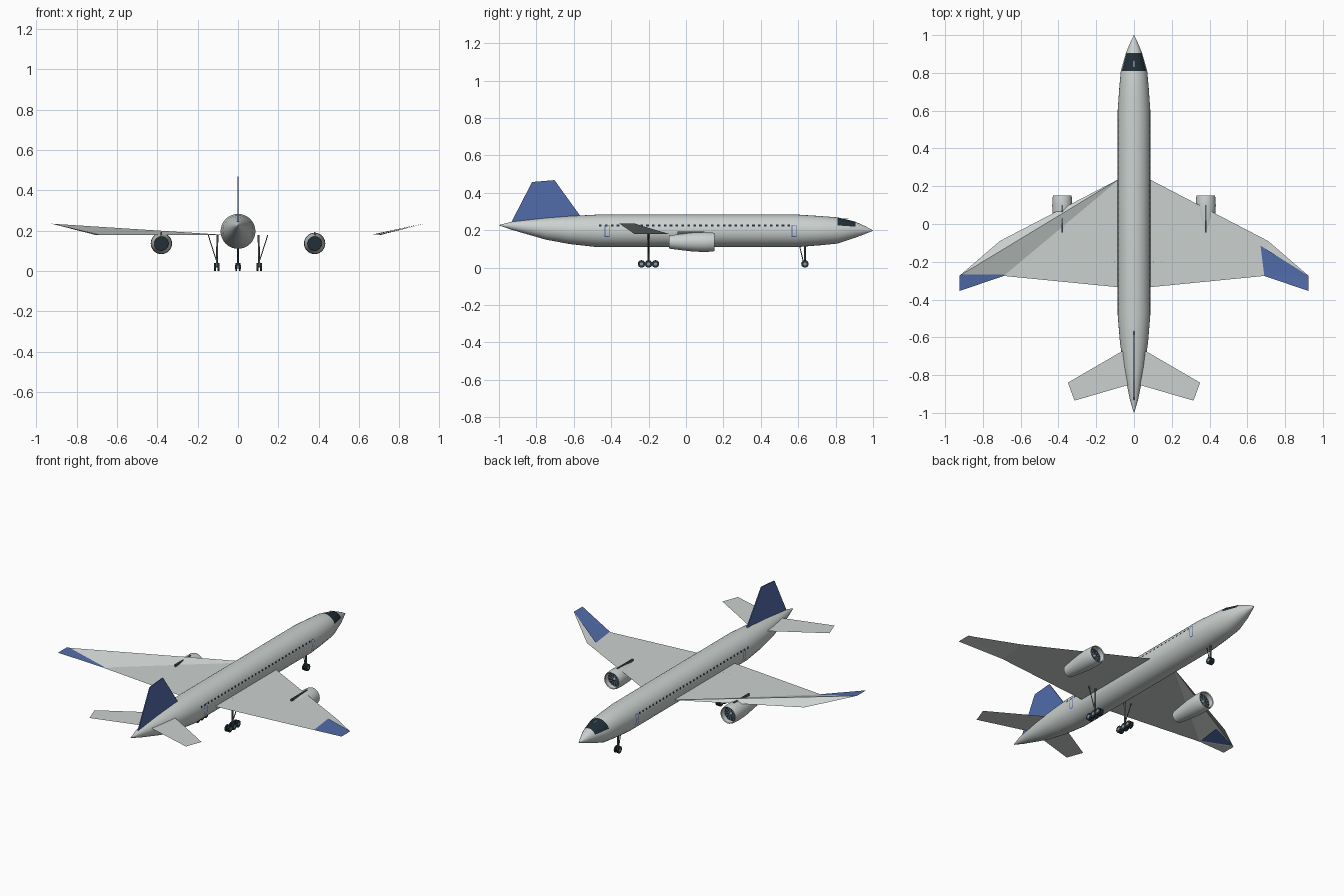
import bpy, bmesh, math
from mathutils import Vector

if "Cube" in bpy.data.objects:
    bpy.data.objects.remove(bpy.data.objects["Cube"])


def material(name, r, g, b):
    m = bpy.data.materials.new(name)
    m.diffuse_color = (r, g, b, 1)
    m.use_nodes = True
    m.node_tree.nodes["Principled BSDF"].inputs["Base Color"].default_value = m.diffuse_color
    return m


HULL = material("pale grey", 0.60, 0.64, 0.63)
BLUE = material("blue", 0.085, 0.15, 0.40)
GLASS = material("dark glass", 0.015, 0.028, 0.04)
RUBBER = material("tyre black", 0.02, 0.032, 0.04)
METAL = material("strut grey", 0.10, 0.115, 0.12)
BLADE = material("blade grey", 0.25, 0.33, 0.36)


def mesh_object(name, verts, faces, mats, smooth=None):
    me = bpy.data.meshes.new(name)
    me.from_pydata([tuple(v) for v in verts], [], faces)
    for m in mats:
        me.materials.append(m)
    ob = bpy.data.objects.new(name, me)
    bpy.context.collection.objects.link(ob)
    if smooth:
        bpy.ops.object.select_all(action='DESELECT')
        ob.select_set(True)
        bpy.context.view_layer.objects.active = ob
        bpy.ops.object.shade_smooth_by_angle(angle=math.radians(smooth))
    return ob


def loft(name, rings, mats, n=32, x=0, smooth=35, caps=(False, False)):
    """Circular sections along y: each ring is (y, centre z, radius)."""
    verts, faces = [], []
    for y, z, r in rings:
        for i in range(n):
            a = 2 * math.pi * i / n
            verts.append((x + r * math.cos(a), y, z + r * math.sin(a)))
    for k in range(len(rings) - 1):
        for i in range(n):
            j = (i + 1) % n
            faces.append((k * n + i, k * n + j, (k + 1) * n + j, (k + 1) * n + i))
    if caps[0]:
        faces.append(tuple(range(n))[::-1])
    if caps[1]:
        faces.append(tuple(range((len(rings) - 1) * n, len(rings) * n)))
    return mesh_object(name, verts, faces, mats, smooth)


def rod(name, a, b, r, mat, n=10):
    """Cylinder between two points."""
    a, b = Vector(a), Vector(b)
    q = (b - a).to_track_quat('Z', 'Y')
    ring = [q @ Vector((r * math.cos(t), r * math.sin(t), 0))
            for t in (2 * math.pi * i / n for i in range(n))]
    faces = [(i, (i + 1) % n, n + (i + 1) % n, n + i) for i in range(n)]
    faces += [tuple(range(n))[::-1], tuple(range(n, 2 * n))]
    return mesh_object(name, [a + p for p in ring] + [b + p for p in ring],
                       faces, [mat], 40)


def box(name, lo, hi, mat):
    v = [(x, y, z) for x in (lo[0], hi[0]) for y in (lo[1], hi[1]) for z in (lo[2], hi[2])]
    f = [(0, 1, 3, 2), (4, 6, 7, 5), (0, 4, 5, 1), (2, 3, 7, 6), (0, 2, 6, 4), (1, 5, 7, 3)]
    return mesh_object(name, v, f, [mat])


# Fuselage with cockpit glass band
RAD, MID = 0.0865, 0.197
rings = [(-1.0, 0.227, 0.001), (-0.93, 0.224, 0.022), (-0.75, 0.208, 0.058),
         (-0.62, 0.201, 0.075), (-0.48, MID, RAD), (0.0, MID, RAD), (0.6, MID, RAD),
         (0.72, 0.198, 0.078), (0.81, 0.199, 0.070), (0.905, 0.203, 0.043),
         (0.96, 0.201, 0.020), (1.0, 0.198, 0.001)]
body = loft("fuselage", rings, [HULL, GLASS], caps=(True, True))
for p in body.data.polygons:
    c = p.center
    if 0.81 < c.y < 0.905 and c.z > 0.222 and abs(p.normal.y) < 0.9:
        p.material_index = 1

# Windscreen centre bar
box("windscreen_bar", (-0.003, 0.812, 0.2605), (0.003, 0.87, 0.2635), HULL)


def skin(z, off=0.0012):
    return math.sqrt((RAD + off) ** 2 - (z - MID) ** 2)


def skin_patches(name, rects, mat):
    """Plates lying on both flanks; each rect is (y0, y1, z0, z1)."""
    verts, faces = [], []
    for y0, y1, z0, z1 in rects:
        steps = max(1, round((z1 - z0) / 0.012))
        for s in (1, -1):
            for k in range(steps):
                za, zb = (z0 + (z1 - z0) * t / steps for t in (k, k + 1))
                b = len(verts)
                verts += [(s * skin(za), y0, za), (s * skin(za), y1, za),
                          (s * skin(zb), y1, zb), (s * skin(zb), y0, zb)]
                faces.append((b, b + 1, b + 2, b + 3)[::s])
    mesh_object(name, verts, faces, [mat])


# Cabin windows and door outlines
skin_patches("cabin_windows", [(y, y + 0.014, 0.219, 0.230)
             for y in (-0.465 + 0.0315 * i for i in range(33))], GLASS)
for label, y in (("front", 0.578), ("rear", -0.422)):
    w, t, z0, z1 = 0.013, 0.004, 0.165, 0.229
    skin_patches(label + "_door_outline",
                 [(y - w, y - w + t, z0, z1), (y + w - t, y + w, z0, z1),
                  (y - w, y + w, z0, z0 + t), (y - w, y + w, z1 - t, z1)], BLUE)

# Wings: root, kink and tip points; the left panel is creased along its span
WING = [(0.07, 0.243, 0.18), (0.71, -0.09, 0.18), (0.925, -0.275, 0.235),
        (0.925, -0.355, 0.235), (0.69, -0.275, 0.18), (0.07, -0.336, 0.18)]
TIP = [(0.67, -0.115, 0.182), (0.925, -0.275, 0.237),
       (0.925, -0.355, 0.237), (0.69, -0.275, 0.182)]
STAB = [(0.04, -0.66, 0.235), (0.35, -0.84, 0.235),
        (0.315, -0.935, 0.235), (0.03, -0.852, 0.235)]


def side(points, s):
    return [(s * x, y, z) for x, y, z in points]


mesh_object("right_wing", side(WING, 1), [(5, 4, 1, 0), (4, 3, 2), (4, 2, 1)], [HULL])
mesh_object("left_wing", side(WING, -1),
            [(0, 1, 2), (0, 2, 4), (2, 3, 4), (0, 4, 5)], [HULL])
for s, label in ((1, "right"), (-1, "left")):
    mesh_object(label + "_wing_tip_paint", side(TIP, s),
                [(3, 2, 1), (3, 1, 0)] if s > 0 else [(1, 2, 3), (0, 1, 3)], [BLUE])
    mesh_object(label + "_tailplane", side(STAB, s), [(0, 1, 2, 3)[::-s]], [HULL])

# Tail fin, a thin slab
fin = [(-0.938, 0.235), (-0.823, 0.458), (-0.703, 0.468), (-0.564, 0.275)]
mesh_object("tail_fin", [(x, y, z) for x in (-0.003, 0.003) for y, z in fin],
            [(0, 1, 2, 3), (7, 6, 5, 4)] +
            [(i, i + 4, (i + 1) % 4 + 4, (i + 1) % 4) for i in range(4)], [BLUE])

for s, label in ((1, "right"), (-1, "left")):
    # Engine: cowling, exhaust, fan and pylon
    ex, ez = 0.38 * s, 0.137
    loft(label + "_engine_cowling",
         [(y, ez, r) for y, r in ((-0.09, 0.035), (-0.03, 0.043), (0.04, 0.051), (0.10, 0.053),
                                  (0.14, 0.051), (0.152, 0.048), (0.148, 0.044), (0.11, 0.043))],
         [HULL], x=ex)
    loft(label + "_engine_exhaust", [(-0.09, ez, 0.035), (-0.089, ez, 0.034)],
         [GLASS], x=ex, caps=(True, True))
    loft(label + "_engine_fan", [(0.118, ez, 0.043), (0.12, ez, 0.043)],
         [GLASS], x=ex, caps=(True, True))
    loft(label + "_engine_spinner", [(0.12, ez, 0.010), (0.132, ez, 0.007), (0.14, ez, 0.001)],
         [BLADE], n=16, x=ex, caps=(False, True))
    verts, faces = [], []
    for i in range(12):
        a = 2 * math.pi * i / 12
        for r, d in ((0.009, -0.15), (0.042, -0.035), (0.042, 0.035), (0.009, 0.15)):
            verts.append((ex + r * math.cos(a + d), 0.124, ez + r * math.sin(a + d)))
        faces.append((4 * i + 3, 4 * i + 2, 4 * i + 1, 4 * i))
    mesh_object(label + "_engine_blades", verts, faces, [BLADE])
    box(label + "_engine_pylon", (ex - 0.004, -0.045, 0.165), (ex + 0.004, 0.10, 0.193), METAL)


def wheel(name, x, y, w=0.009):
    rod(name, (x - w / 2, y, 0.02), (x + w / 2, y, 0.02), 0.02, RUBBER, 20)
    rod(name + "_hub", (x - w / 2 - 0.001, y, 0.02), (x + w / 2 + 0.001, y, 0.02),
        0.009, BLADE, 12)


# Main gear: three axles per side, beam, strut and brace
for s, label in ((1, "right"), (-1, "left")):
    gx = 0.105 * s
    for i, y in enumerate((-0.238, -0.2, -0.163)):
        for k in (-1, 1):
            wheel(f"{label}_main_wheel_{i}_{k}", gx + 0.0085 * k, y)
        rod(f"{label}_main_axle_{i}", (gx - 0.01, y, 0.02), (gx + 0.01, y, 0.02), 0.003, METAL)
    rod(label + "_gear_beam", (gx, -0.238, 0.02), (gx, -0.163, 0.02), 0.003, METAL)
    rod(label + "_gear_strut", (gx, -0.2, 0.02), (gx - 0.003 * s, -0.2, 0.18), 0.005, METAL)
    rod(label + "_gear_brace", (gx, -0.2, 0.045), (0.148 * s, -0.2, 0.18), 0.0025, METAL)

# Nose gear
for k in (-1, 1):
    wheel(f"nose_wheel_{k}", 0.0085 * k, 0.636)
rod("nose_axle", (-0.01, 0.636, 0.02), (0.01, 0.636, 0.02), 0.003, METAL)
rod("nose_strut", (0, 0.636, 0.02), (0, 0.636, 0.13), 0.005, METAL)
rod("nose_brace", (0, 0.628, 0.03), (0, 0.605, 0.125), 0.0025, METAL)
